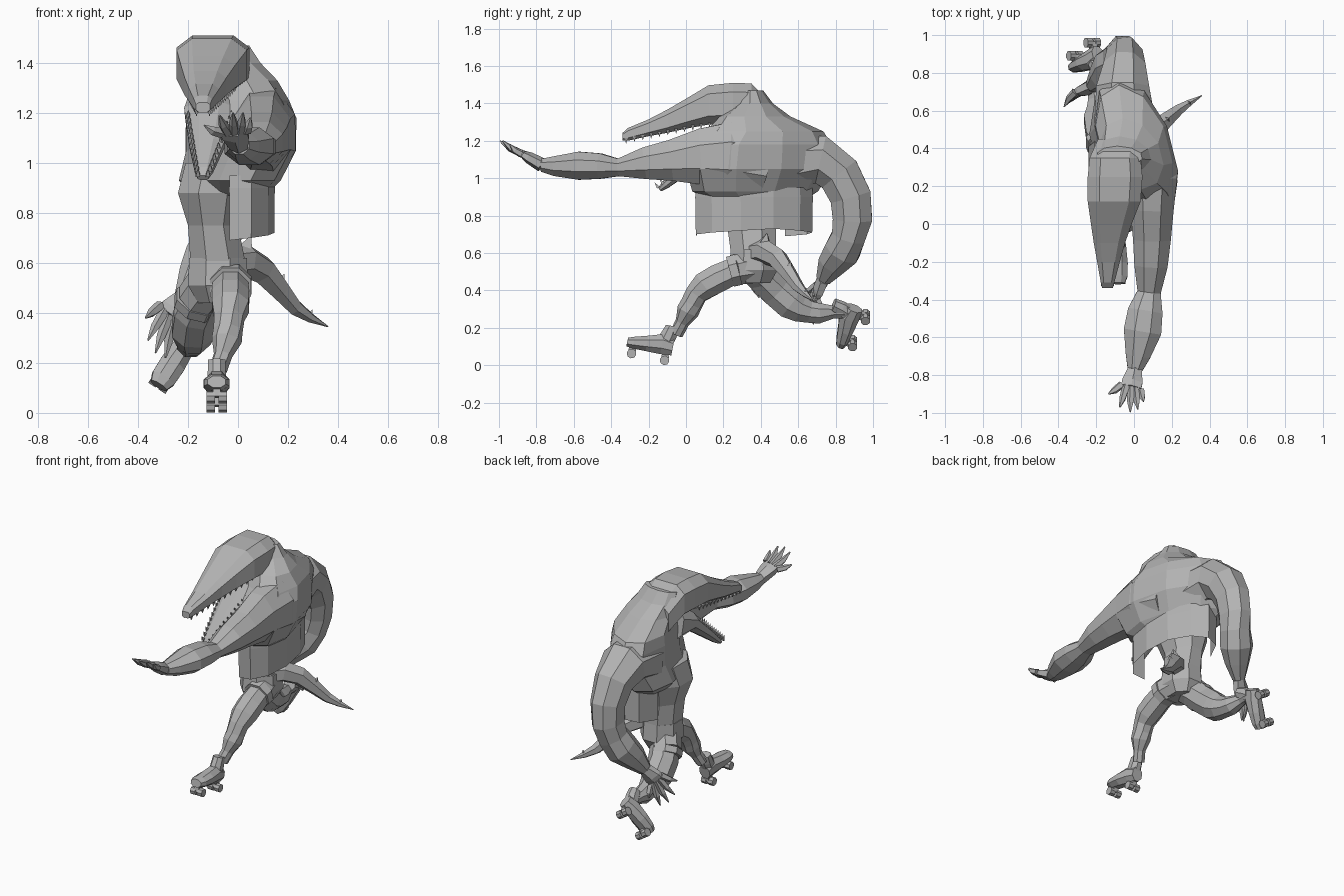
import bpy
import bmesh
from math import copysign, cos, sin, pi
from mathutils import Matrix, Vector

X, Y, Z = Vector((1, 0, 0)), Vector((0, 1, 0)), Vector((0, 0, 1))

default_cube = bpy.data.objects.get("Cube")
if default_cube:
    bpy.data.objects.remove(default_cube, do_unlink=True)

grey = bpy.data.materials.new("plain grey")
grey.use_nodes = True
grey.diffuse_color = (0.45, 0.45, 0.45, 1)
grey.node_tree.nodes["Principled BSDF"].inputs["Base Color"].default_value = grey.diffuse_color


def finish(name, bm, matrix=None):
    """Turn a bmesh into a flat shaded object."""
    if matrix:
        bm.transform(matrix)
    bmesh.ops.recalc_face_normals(bm, faces=bm.faces)
    mesh = bpy.data.meshes.new(name)
    bm.to_mesh(mesh)
    bm.free()
    mesh.materials.append(grey)
    obj = bpy.data.objects.new(name, mesh)
    bpy.context.scene.collection.objects.link(obj)
    return obj


def add_loft(bm, rings, ref=Z, axis=None, sides=8, boxy=1):
    """Skin rings of (x, y, z, half width, half height) along a path."""
    points = [Vector(ring[:3]) for ring in rings]

    def bulge(value):
        return copysign(abs(value / cos(pi / sides)) ** boxy, value)

    loops = []
    for i, (point, ring) in enumerate(zip(points, rings)):
        before = points[max(i - 1, 0)]
        after = points[min(i + 1, len(points) - 1)]
        direction = axis or (after - before).normalized()
        side = direction.cross(ref).normalized()
        up = side.cross(direction)
        loop = []
        for k in range(sides):
            angle = 2 * pi * (k + 0.5) / sides
            offset = side * bulge(cos(angle)) * ring[3] + up * bulge(sin(angle)) * ring[-1]
            loop.append(bm.verts.new(point + offset))
        loops.append(loop)
    for low, high in zip(loops, loops[1:]):
        for k in range(sides):
            n = (k + 1) % sides
            bm.faces.new((low[k], low[n], high[n], high[k]))
    bm.faces.new(loops[0])
    bm.faces.new(loops[-1])


def loft(name, rings, matrix=None, **options):
    bm = bmesh.new()
    add_loft(bm, rings, **options)
    return finish(name, bm, matrix)


def add_spike(bm, base, tip, radius, sides=4):
    base, tip = Vector(base), Vector(tip)
    ref = X if abs((tip - base).normalized().x) < 0.8 else Y
    add_loft(bm, [(*base, radius), (*tip, radius * 0.08)], ref=ref, sides=sides)


def add_box(bm, centre, size):
    place = Matrix.Translation(centre) @ Matrix.Diagonal((*size, 1))
    bmesh.ops.create_cube(bm, size=1, matrix=place)


def twist(amount):
    """Slant a body part so its rear shoulder moves towards -x."""
    slant = Matrix.Identity(4)
    slant[0][1], slant[0][3] = -amount, amount * .4
    return slant


# Torso with broad, turned shoulders
loft("torso", [
    (-.04, .38, .87, .13, .22), (-.04, .37, .93, .178, .32), (.01, .39, 1.05, .19, .37),
    (.012, .4, 1.18, .192, .36), (.005, .42, 1.25, .18, .3), (-.02, .37, 1.33, .155, .18),
    (-.06, .37, 1.4, .135, .09), (-.085, .36, 1.47, .115, .05)],
    matrix=twist(.25), ref=Y, axis=Z, sides=10)
loft("belly", [
    (-.08, .36, .5, .1, .12), (-.08, .36, .6, .11, .12),
    (-.1, .35, .75, .1, .13), (-.1, .34, .88, .14, .17), (-.08, .36, 1, .13, .18)], ref=Y, axis=Z)

# Jacket skirt, open at the chest side and wrapped further round at the rear
bm = bmesh.new()
columns = []
for k in range(9):
    angle = (k / 8 * 1.42 - 0.6) * pi
    column = []
    for z, flare in ((.95, .96), (.9, .97), (.73 - .04 * abs(k / 4 - 1), .96)):
        column.append(bm.verts.new((-.02 + .165 * flare * cos(angle), .36 + .33 * flare * sin(angle), z)))
    columns.append(column)
for left, right in zip(columns, columns[1:]):
    for j in range(2):
        bm.faces.new((left[j], right[j], right[j + 1], left[j + 1]))
finish("jacket_skirt", bm, twist(.1))

# Head and upper jaw
loft("head", [
    (-.14, -.34, 1.222, .028, .02), (-.14, -.31, 1.235, .036, .034), (-.135, -.2, 1.27, .06, .045),
    (-.13, -.1, 1.305, .083, .062), (-.12, 0, 1.345, .108, .08), (-.105, .12, 1.392, .14, .105),
    (-.1, .25, 1.4, .145, .11), (-.1, .35, 1.397, .135, .11), (-.08, .45, 1.3, .11, .1)],
    axis=Y, boxy=.65)

# Hanging lower jaw and throat
jaw_tip, jaw_root = Vector((-.14, -.14, .94)), Vector((-.11, .17, 1.2))
bm = bmesh.new()
jaw = []
for t, wide, high in ((0, .022, .012), (.1, .036, .022), (.5, .07, .036), (1, .105, .055)):
    jaw.append((*jaw_tip.lerp(jaw_root, t), wide, high))
add_loft(bm, jaw + [(-.08, .28, 1.22, .12, .12)])
finish("lower_jaw", bm)

# Rows of teeth in both jaws
bm = bmesh.new()
snout_tip, snout_root = Vector((-.14, -.32, 1.215)), Vector((-.115, .17, 1.31))
jaw_up = Vector((0, -.6, .8))
for side in (-1, 1):
    for k in range(12):
        t = k / 11
        top = snout_tip.lerp(snout_root, t) + X * side * (.026 + .075 * t)
        add_spike(bm, top, top - Z * .028, .009)
        low = jaw_tip.lerp(jaw_root, t * .9) + X * side * (.02 + .066 * t) + jaw_up * .012
        add_spike(bm, low, low + jaw_up * .034, .009)
finish("teeth", bm)

# Arms
loft("forward_arm", [
    (.06, .42, 1.08, .13, .17), (.1, .22, 1.12, .13, .18), (.095, .08, 1.115, .115, .15),
    (.095, -.08, 1.095, .1, .11), (.09, -.22, 1.08, .088, .085), (.08, -.36, 1.058, .062, .047),
    (.06, -.46, 1.065, .092, .068), (.045, -.57, 1.067, .1, .075), (.02, -.7, 1.065, .065, .053),
    (.005, -.77, 1.07, .04, .035)])
loft("rear_arm", [
    (-.05, .55, 1.08, .15, .16), (-.06, .72, 1.1, .13, .14), (-.05, .82, 1.02, .115, .11),
    (-.05, .88, .9, .11, .095), (-.06, .89, .78, .105, .088), (-.08, .87, .69, .09, .09),
    (-.12, .835, .61, .095, .095), (-.17, .78, .54, .075, .07), (-.22, .735, .46, .04, .036)], ref=X)


def hand(name, wrist, knuckles, palm, tips):
    """Flat palm with clawed fingers fanned between the two knuckle ends."""
    bm = bmesh.new()
    wrist = Vector(wrist)
    first, last = (Vector(end) for end in knuckles)
    middle = (first + last) / 2
    across = (last - first).normalized()
    ref = across.cross(middle - wrist).normalized()
    add_loft(bm, [(*wrist, .036, .033), (*wrist.lerp(middle, .7), palm, .028), (*middle, palm, .02)],
             ref=ref, sides=6)
    for k, tip in enumerate(tips):
        base = first.lerp(last, k / (len(tips) - 1))
        tip = Vector(tip)
        bend = base.lerp(tip, .55) + ref * .008
        add_loft(bm, [(*base, .018), (*bend, .015), (*tip, .003)], ref=ref, sides=5)
    finish(name, bm)


hand("forward_hand", (.005, -.77, 1.07), ((-.065, -.85, 1.12), (.035, -.88, 1.13)), .054,
     ((-.135, -.9, 1.15), (-.075, -.97, 1.19), (-.02, -.995, 1.2), (.02, -.98, 1.2), (.05, -.94, 1.18)))
hand("rear_hand", (-.22, .735, .46), ((-.31, .7, .43), (-.24, .7, .35)), .055,
     ((-.37, .62, .38), (-.36, .63, .29), (-.33, .65, .24), (-.29, .68, .22), (-.24, .73, .27)))

# Shorts with cuffs
loft("shorts_seat", [(-.08, .36, .44, .08, .09), (-.08, .36, .51, .12, .13), (-.08, .36, .62, .115, .12)],
     ref=Y, axis=Z)
loft("front_shorts_leg", [(-.06, .36, .53, .09), (-.03, .26, .51, .08)])
loft("front_cuff", [(-.03, .28, .512, .084), (-.03, .235, .5, .082)])
loft("rear_shorts_leg", [(-.1, .36, .53, .09), (-.16, .43, .45, .085)], ref=X)
loft("rear_cuff", [(-.158, .425, .455, .09), (-.17, .45, .425, .088)], ref=X)

# Legs
loft("front_leg", [
    (-.03, .27, .51, .07), (-.03, .17, .465, .075), (-.03, .1, .425, .073), (-.035, .055, .38, .058),
    (-.04, .03, .33, .055), (-.045, .01, .29, .056), (-.06, -.02, .23, .035), (-.08, -.05, .17, .034)])
loft("rear_leg", [
    (-.13, .4, .48, .08), (-.17, .48, .4, .085), (-.18, .56, .33, .085), (-.18, .61, .3, .07),
    (-.185, .66, .285, .058), (-.19, .71, .278, .055), (-.2, .79, .285, .034), (-.2, .85, .285, .034)], ref=X)


def skate(name, heel, toe_direction, up_hint):
    """Boot on a sole with four wheels, modelled toe along +y and then placed."""
    toe = Vector(toe_direction).normalized()
    side = toe.cross(Vector(up_hint)).normalized()
    up = side.cross(toe)
    place = Matrix.Translation(heel) @ Matrix((side, toe, up)).transposed().to_4x4()
    bm = bmesh.new()
    add_loft(bm, [(0, 0, .05, .036, .045), (0, .06, .055, .044, .055), (0, .14, .042, .052, .042),
                  (0, .21, .032, .05, .032), (0, .245, .028, .036, .024)], axis=Y)
    add_loft(bm, [(0, .05, .05, .038, .045), (0, .035, .11, .036, .044), (0, .025, .16, .034, .035)],
             ref=Y, axis=Z)
    for y in (.03, .21):
        add_box(bm, (0, y, -.012), (.03, .04, .03))
        for x in (-.024, .024):
            turn = Matrix.Translation((x, y, -.028)) @ Matrix.Rotation(pi / 2, 4, "Y")
            bmesh.ops.create_cone(bm, cap_ends=True, segments=8, radius1=.026, radius2=.026,
                                  depth=.034, matrix=turn)
    finish(name, bm, place)


skate("front_skate", (-.085, -.08, .048), (0, -.975, .2), Z)
skate("rear_skate", (-.2, .945, .29), (-.5, -.38, -.77), -Y)

# Tail with back spikes
tail = [(-.04, .36, .6, .06), (.03, .42, .61, .058), (.1, .49, .57, .05),
        (.17, .55, .49, .038), (.23, .6, .42, .028), (.29, .64, .38, .017), (.36, .68, .345, .002)]
loft("tail", tail, sides=6)
bm = bmesh.new()
for x, y, z, radius in tail[1:-1:2]:
    base = Vector((x, y, z + radius * .7))
    add_spike(bm, base, base + Vector((.3, .2, .8)) * (radius + .01), radius * .5)
finish("tail_spikes", bm)
